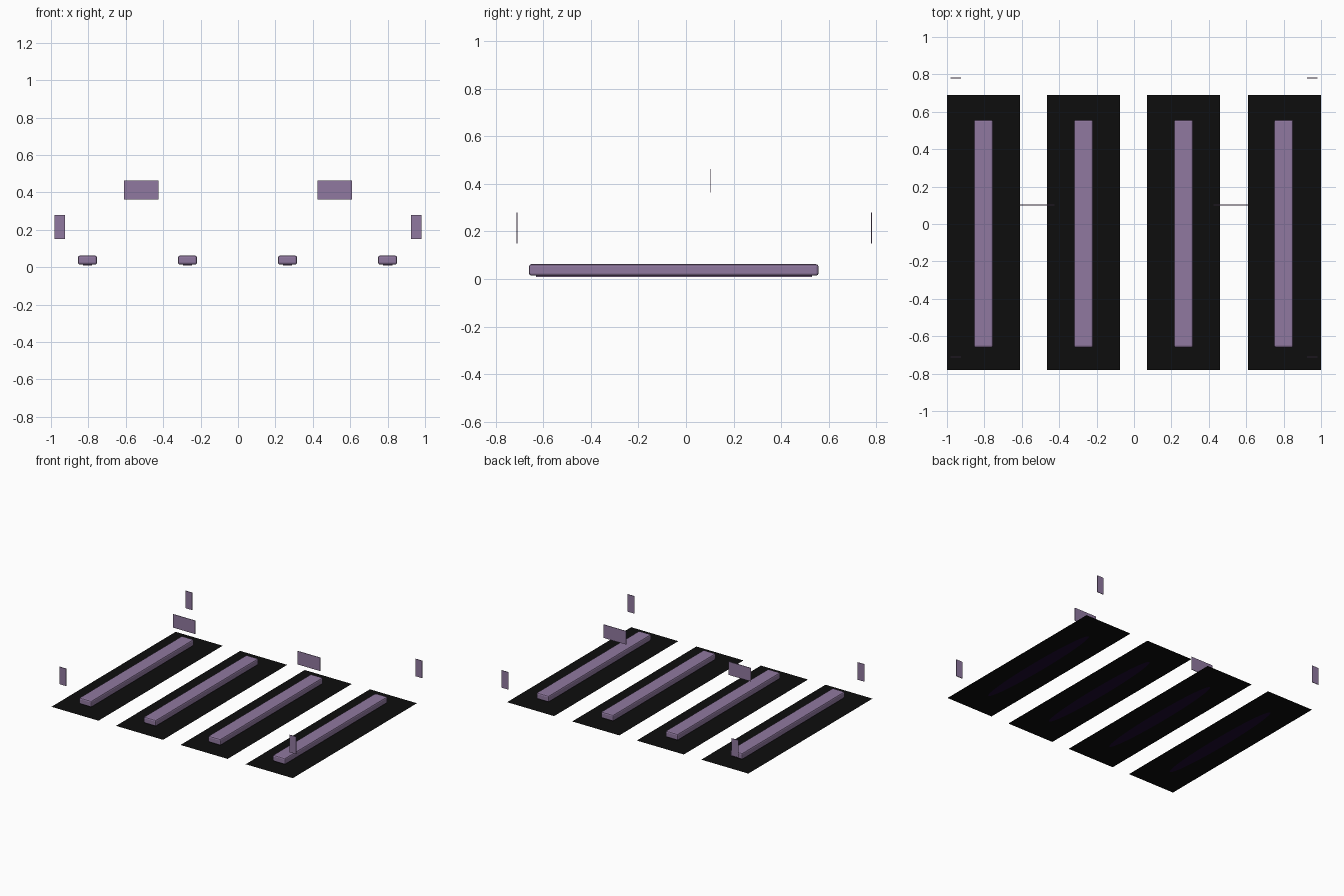
import bpy, bmesh
from mathutils import Matrix

if "Cube" in bpy.data.objects:
    bpy.data.objects.remove(bpy.data.objects["Cube"])


def material(name, rgb):
    m = bpy.data.materials.new(name)
    m.diffuse_color = (*rgb, 1)
    m.use_nodes = True
    m.node_tree.nodes["Principled BSDF"].inputs["Base Color"].default_value = m.diffuse_color
    return m


PURPLE = material("dusty_purple", (0.28, 0.19, 0.35))
BLACK = material("black", (0.004, 0.004, 0.004))
DARK = material("dark_violet", (0.012, 0.003, 0.03))


def finish(name, bm, mat):
    me = bpy.data.meshes.new(name)
    bm.to_mesh(me)
    bm.free()
    me.materials.append(mat)
    ob = bpy.data.objects.new(name, me)
    bpy.context.collection.objects.link(ob)
    return ob


def box(name, x, y, z, mat, bevel=0):
    bm = bmesh.new()
    bmesh.ops.create_cube(bm, size=1)
    for v in bm.verts:
        v.co = [lo + (c + 0.5) * (hi - lo) for c, (lo, hi) in zip(v.co, (x, y, z))]
    if bevel:
        bmesh.ops.bevel(bm, geom=bm.edges[:], offset=bevel, segments=2,
                        profile=0.5, affect='EDGES')
    return finish(name, bm, mat)


def flat(name, bm_fill, x, y, z, sx, sy, mat):
    bm = bmesh.new()
    bm_fill(bm)
    bmesh.ops.transform(bm, verts=bm.verts[:], matrix=Matrix.Translation((x, y, z))
                        @ Matrix.Diagonal((sx, sy, 1, 1)))
    return finish(name, bm, mat)


def square(bm):
    bmesh.ops.create_grid(bm, x_segments=1, y_segments=1, size=1)


def disc(bm):
    bmesh.ops.create_circle(bm, cap_ends=True, segments=48, radius=1)
    bmesh.ops.reverse_faces(bm, faces=bm.faces[:])


# four floor strips, each with a rounded rail on a narrow foot
for i, x in enumerate((-0.805, -0.27, 0.265, 0.8)):
    strip_x = (-0.805, -0.27, 0.265, 0.805)[i]
    flat(f"floor_strip_{i}", square, strip_x, -0.045, 0.001, 0.195, 0.735, BLACK)
    flat(f"strip_underside_{i}", disc, strip_x, -0.05, 0.0, 0.05, 0.53, DARK)
    box(f"rail_{i}", (x - 0.051, x + 0.051), (-0.66, 0.557), (0.014, 0.062),
        PURPLE, bevel=0.01)
    box(f"rail_foot_{i}", (x - 0.025, x + 0.025), (-0.63, 0.53), (0.009, 0.016), PURPLE)

# floating plates, mirrored left and right
for side, s in (("left", -1), ("right", 1)):
    for end, y in (("front", -0.711), ("back", 0.78)):
        xs = sorted((s * 0.925, s * 0.982))
        box(f"corner_plate_{end}_{side}", xs, (y - 0.002, y + 0.002), (0.15, 0.28), PURPLE)
    xs = sorted((s * 0.425, s * 0.61))
    box(f"middle_plate_{side}", xs, (0.1, 0.104), (0.363, 0.463), PURPLE)
